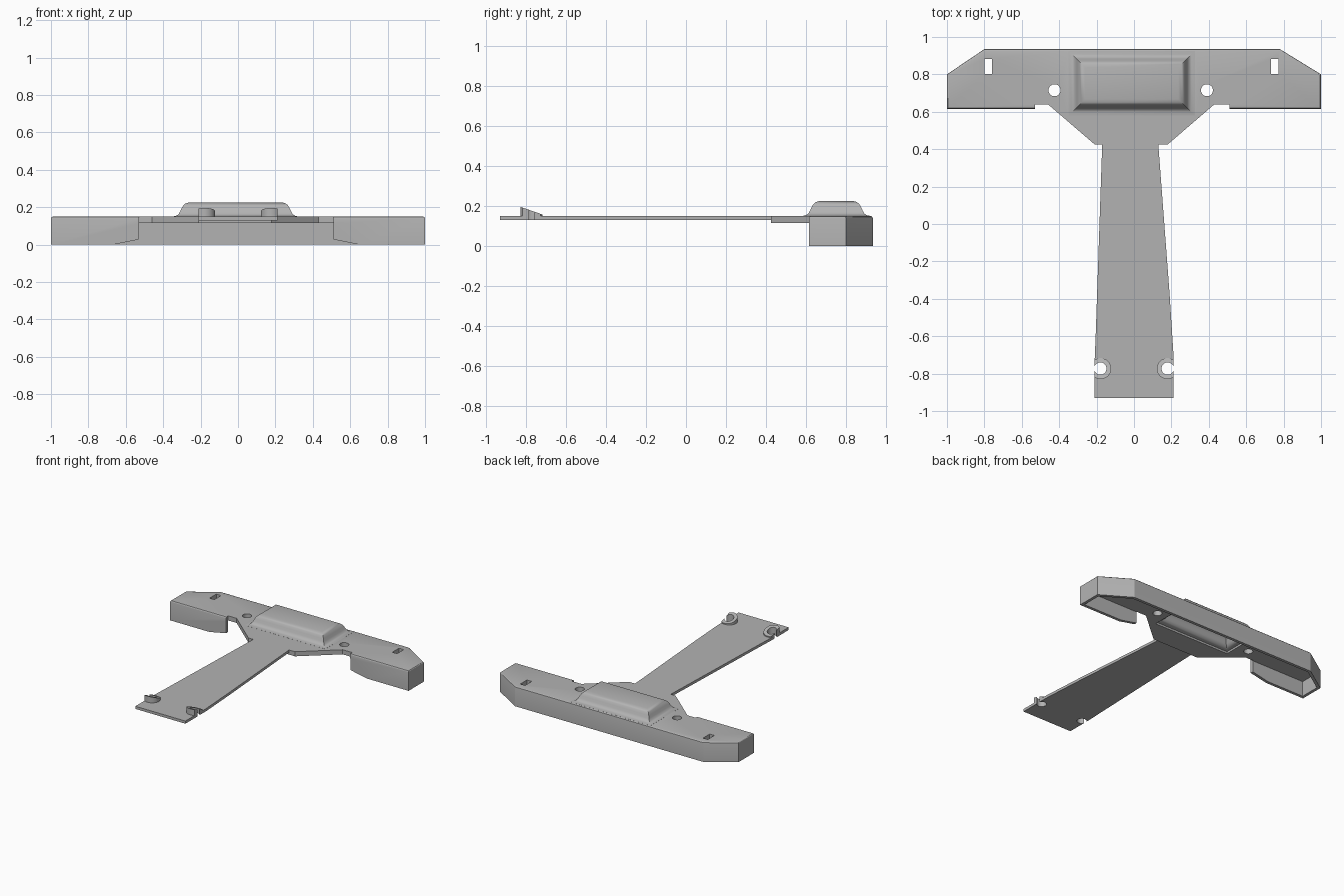
import bpy, bmesh, math
from mathutils import Vector

cube = bpy.data.objects.get("Cube")
if cube:
    bpy.data.objects.remove(cube, do_unlink=True)

TOP = 0.15          # upper face of the plate
UNDER = 0.115       # underside of the bar's plate

grey = bpy.data.materials.new("plastic grey")
grey.use_nodes = True
grey.diffuse_color = (0.45, 0.45, 0.45, 1)
grey.node_tree.nodes["Principled BSDF"].inputs["Base Color"].default_value = (0.45, 0.45, 0.45, 1)


def to_object(name, bm):
    bmesh.ops.recalc_face_normals(bm, faces=bm.faces)
    mesh = bpy.data.meshes.new(name)
    bm.to_mesh(mesh)
    bm.free()
    mesh.materials.append(grey)
    obj = bpy.data.objects.new(name, mesh)
    bpy.context.collection.objects.link(obj)
    return obj


def loft(rings):
    """Closed solid through rings of equal point count."""
    bm = bmesh.new()
    loops = [[bm.verts.new(p) for p in ring] for ring in rings]
    n = len(loops[0])
    for a, b in zip(loops, loops[1:]):
        for i in range(n):
            j = (i + 1) % n
            bm.faces.new((a[i], a[j], b[j], b[i]))
    bm.faces.new(loops[0][::-1])
    bm.faces.new(loops[-1])
    return bm


def prism(points, z0, z1):
    return loft([[(x, y, z) for x, y in points] for z in (z0, z1)])


def circle(cx, cy, r, n=32):
    return [(cx + r * math.cos(math.tau * i / n), cy + r * math.sin(math.tau * i / n)) for i in range(n)]


def box(x0, x1, y0, y1):
    return [(x0, y0), (x1, y0), (x1, y1), (x0, y1)]


def combine(target, bm, operation):
    """Apply a boolean with a temporary solid."""
    tool = to_object("tool", bm)
    tool.hide_render = True
    mod = target.modifiers.new("cut", "BOOLEAN")
    mod.object, mod.operation, mod.solver = tool, operation, "EXACT"
    bpy.context.view_layer.objects.active = target
    bpy.ops.object.modifier_apply(modifier=mod.name)
    bpy.data.objects.remove(tool, do_unlink=True)


def finish(obj):
    bpy.ops.object.select_all(action="DESELECT")
    obj.select_set(True)
    bpy.context.view_layer.objects.active = obj
    bpy.ops.object.shade_smooth_by_angle(angle=math.radians(30))


# Cross bar with its neck, softened along the upper outer edge
outline = [(-1, 0.615), (-0.53, 0.615), (-0.53, 0.64), (-0.46, 0.64), (-0.21, 0.425),
           (0.18, 0.425), (0.43, 0.64), (0.51, 0.64), (0.51, 0.615), (1, 0.615),
           (1, 0.80), (0.78, 0.935), (-0.80, 0.935), (-1, 0.80)]
bm = prism(outline, 0, TOP)
rim = [e for e in bm.edges if all(v.co.z > 0.1 for v in e.verts)
       and (all(v.co.y > 0.7 for v in e.verts) or any(abs(v.co.x) > 0.9 for v in e.verts))]
bmesh.ops.bevel(bm, geom=rim, offset=0.01, segments=3, profile=0.5, affect="EDGES")
bar = to_object("cross_bar", bm)

# Hollow underside, open at the front between the two lips
W = 0.022
cavity = [(-1 + W, 0.615 + W), (-0.531, 0.615 + W), (-0.531, 0.3), (0.511, 0.3),
          (0.511, 0.615 + W), (1 - W, 0.615 + W), (1 - W, 0.788), (0.774, 0.935 - W),
          (-0.794, 0.935 - W), (-1 + W, 0.788)]
combine(bar, prism(cavity, -0.1, UNDER), "DIFFERENCE")

# Rising lower edge at the inner end of each lip
for inner, outer in ((-0.53, -0.67), (0.51, 0.65)):
    overshoot = inner + (inner - outer) * 0.5
    tri = [(outer, 0), (overshoot, 0.042), (overshoot, -0.05), (outer, -0.05)]
    combine(bar, loft([[(x, y, z) for x, z in tri] for y in (0.5, 0.66)]), "DIFFERENCE")


# Raised hollow housing with a flared foot and rounded shoulder
def housing(shrink, drop, foot):
    profile = [(0, 0.150), (0.018, 0.153), (0.032, 0.162), (0.041, 0.177), (0.049, 0.195),
               (0.058, 0.210), (0.070, 0.220), (0.088, 0.225)]
    rings = [(0, foot)] + [(d, z - drop) for d, z in profile]
    return loft([[(x, y, z) for x, y in box(-0.35 + d + shrink, 0.325 - d - shrink,
                                            0.58 + d + shrink, 0.925 - d - shrink)]
                 for d, z in rings])


combine(bar, housing(0, -0.0005, TOP - 0.02), "UNION")
combine(bar, housing(0.018, 0.02, 0.1), "DIFFERENCE")

# Screw holes and slots
for x in (-0.425, 0.39):
    combine(bar, prism(circle(x, 0.715, 0.032), 0, 0.3), "DIFFERENCE")
for x in (-0.78, 0.752):
    combine(bar, prism(box(x - 0.02, x + 0.02, 0.802, 0.882), 0, 0.3), "DIFFERENCE")
finish(bar)

# Long flaring tongue
tongue = to_object("tongue", prism(
    [(-0.17, 0.425), (-0.205, -0.6), (-0.21, -0.72), (-0.21, -0.93),
     (0.21, -0.93), (0.21, -0.68), (0.19, -0.37), (0.13, 0.425)], 0.13, TOP))

# Sloped screw bosses, trimmed flush with the tongue's sides
for side in (-1, 1):
    cx, cy = side * 0.178, -0.773
    ring = circle(cx, cy, 0.056)
    bm = loft([[(x, y, 0.14) for x, y in ring],
               [(x, y, 0.177 - 0.35 * (y - cy)) for x, y in ring]])
    cut = bmesh.ops.bisect_plane(bm, geom=bm.verts[:] + bm.edges[:] + bm.faces[:],
                                 plane_co=Vector((side * 0.2099, 0, 0)),
                                 plane_no=Vector((side, 0, 0)), clear_outer=True)
    bmesh.ops.holes_fill(bm, edges=[e for e in cut["geom_cut"] if isinstance(e, bmesh.types.BMEdge)])
    combine(tongue, bm, "UNION")
    combine(tongue, prism(circle(side * 0.18, cy, 0.033), 0, 0.3), "DIFFERENCE")
finish(tongue)
